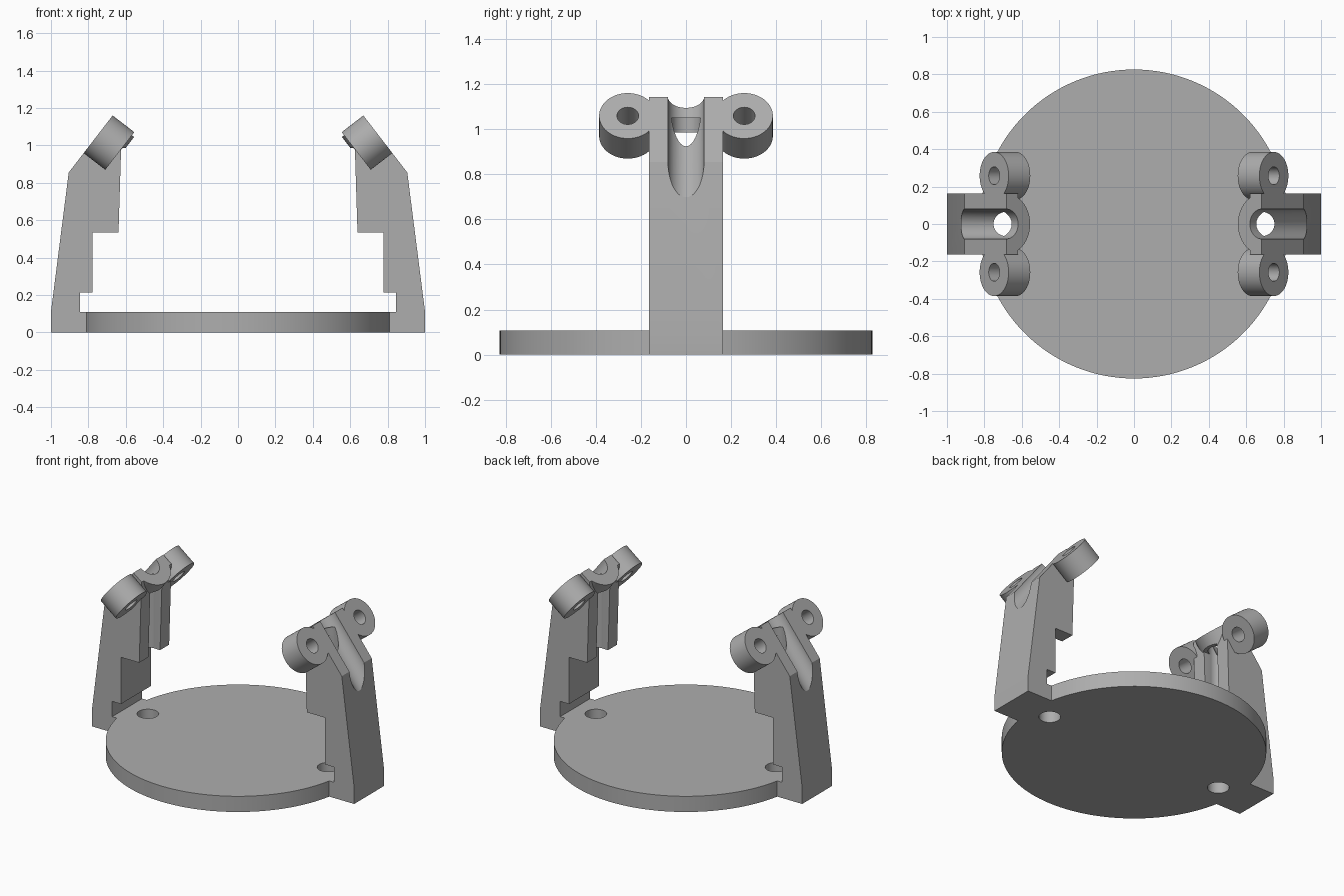
import bpy
import bmesh
from math import sin, cos, pi
from mathutils import Matrix, Vector

if "Cube" in bpy.data.objects:
    bpy.data.objects.remove(bpy.data.objects["Cube"], do_unlink=True)

grey = bpy.data.materials.new("plain_grey")
grey.use_nodes = True
colour = (0.42, 0.42, 0.42, 1)
grey.diffuse_color = colour
grey.node_tree.nodes["Principled BSDF"].inputs["Base Color"].default_value = colour


def frame(origin, x, y, z):
    m = Matrix((x, y, z)).transposed().to_4x4()
    m.translation = origin
    return m


def arc(radius, start=0.0, sweep=2 * pi, n=64, cx=0.0, cy=0.0):
    count = n if sweep >= 2 * pi else n + 1
    return [(cx + radius * cos(start + sweep * i / n),
             cy + radius * sin(start + sweep * i / n)) for i in range(count)]


def prism(name, outline, z0, z1, matrix=Matrix()):
    """Extrude an outline along the local z of the given frame."""
    bm = bmesh.new()
    face = bm.faces.new([bm.verts.new((x, y, z0)) for x, y in outline])
    top = bmesh.ops.extrude_face_region(bm, geom=[face])["geom"]
    verts = [g for g in top if isinstance(g, bmesh.types.BMVert)]
    bmesh.ops.translate(bm, verts=verts, vec=(0, 0, z1 - z0))
    bm.transform(matrix)
    bmesh.ops.recalc_face_normals(bm, faces=bm.faces)
    mesh = bpy.data.meshes.new(name)
    bm.to_mesh(mesh)
    bm.free()
    mesh.materials.append(grey)
    obj = bpy.data.objects.new(name, mesh)
    bpy.context.collection.objects.link(obj)
    return obj


def combine(obj, other, operation):
    """Apply one boolean and discard the helper."""
    mod = obj.modifiers.new("boolean", "BOOLEAN")
    mod.operation, mod.solver, mod.object = operation, "EXACT", other
    graph = bpy.context.evaluated_depsgraph_get()
    mesh = bpy.data.meshes.new_from_object(obj.evaluated_get(graph))
    obj.modifiers.clear()
    obj.data = mesh
    bpy.data.objects.remove(other, do_unlink=True)


def smooth(obj):
    bpy.ops.object.select_all(action="DESELECT")
    obj.select_set(True)
    bpy.context.view_layer.objects.active = obj
    bpy.ops.object.shade_smooth_by_angle(angle=pi / 6)


# Round base with a hole below each arm
bore_x = 0.687
base = prism("base_disc", arc(0.826, n=128), 0, 0.108)
for side in (-1, 1):
    combine(base, prism("hole_cutter", arc(0.068, cx=side * bore_x), -0.1, 0.2), "DIFFERENCE")
smooth(base)

# Frames along the sloping arm top
X, Y, Z = Vector((1, 0, 0)), Vector((0, 1, 0)), Vector((0, 0, 1))
tip, shoulder = Vector((0.683, 0, 1.143)), Vector((0.905, 0, 0.855))
down = (shoulder - tip).normalized()
out = down.cross(Y)
along = frame(tip, Y, out, down)
lip = tip - out * 0.078

# Stepped upright
profile = [(0.8, 0), (1, 0), (1, 0.11), (shoulder.x, shoulder.z), (tip.x, tip.z),
           (lip.x, lip.z), (0.626, 0.95), (0.639, 0.535), (0.778, 0.535),
           (0.778, 0.213), (0.845, 0.213), (0.845, 0.108), (0.8, 0.108)]
arm = prism("arm_left", profile, -0.163, 0.163, frame(Vector(), X, Z, -Y))

# Half-round collar under the slope
combine(arm, prism("collar", arc(0.161, pi, pi, 48), 0, 0.28, along), "UNION")

# Screw ears on both sides
ears = [frame(tip + down * 0.106 + Y * s * 0.258, Y, -down, out) for s in (-1, 1)]
for m in ears:
    combine(arm, prism("ear", arc(0.127), -0.146, 0, m), "UNION")
for m in ears:
    combine(arm, prism("ear_hole", arc(0.048, n=48), -0.3, 0.2, m), "DIFFERENCE")

# Sloping groove, upright bore and inner slot
combine(arm, prism("groove", arc(0.08), -0.1, 0.6, along), "DIFFERENCE")
combine(arm, prism("bore", arc(0.064, cx=bore_x), 0.4, 1.05), "DIFFERENCE")
slot = [(0.5, -0.0635), (bore_x, -0.0635), (bore_x, 0.0635), (0.5, 0.0635)]
combine(arm, prism("slot", slot, 0.4, 0.985), "DIFFERENCE")

# Mirrored arm
mirrored = arm.data.copy()
mirrored.transform(Matrix.Scale(-1, 4, X))
mirrored.flip_normals()
other_arm = bpy.data.objects.new("arm_right", mirrored)
bpy.context.collection.objects.link(other_arm)
for obj in (arm, other_arm):
    smooth(obj)
